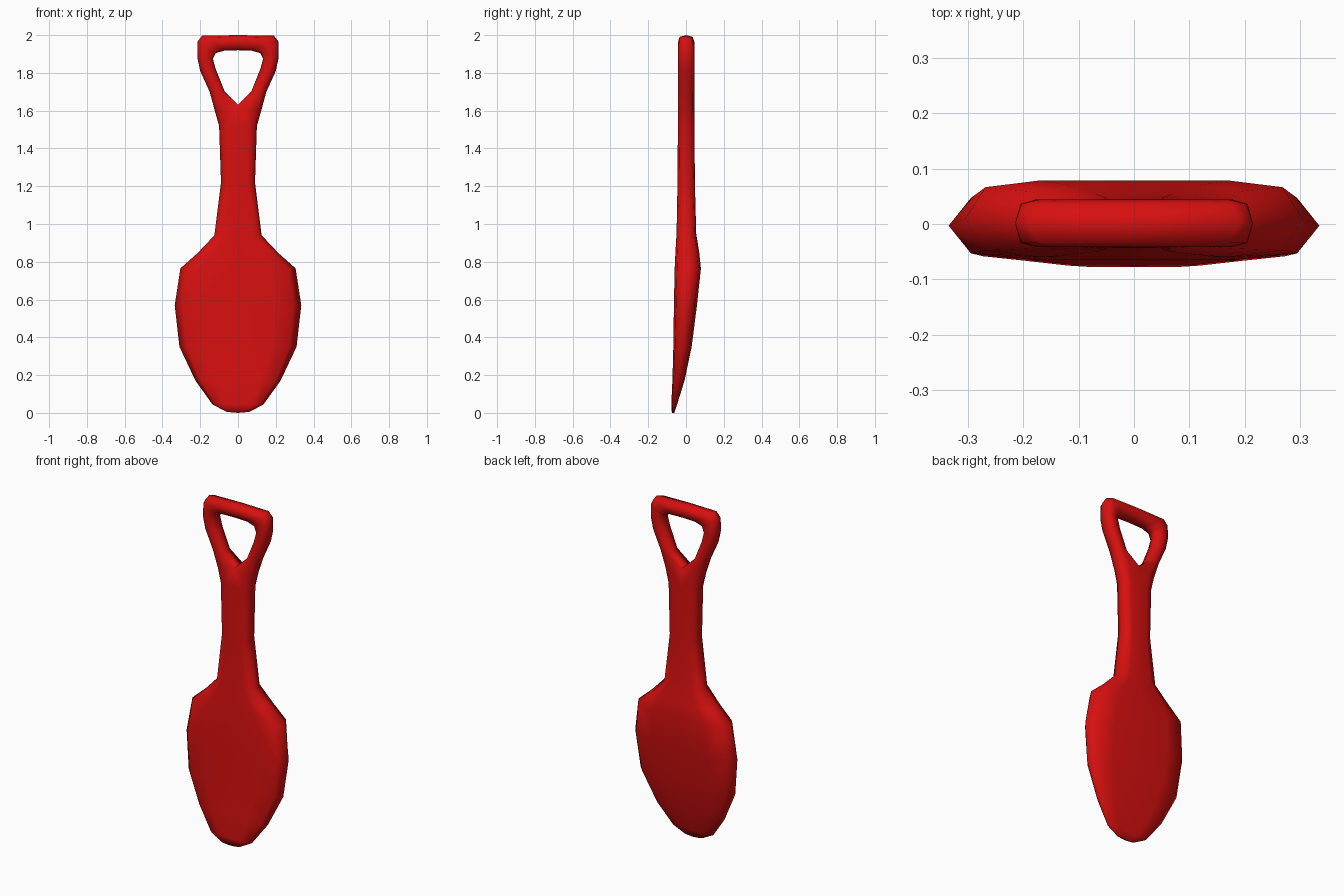
import bpy, bmesh

if "Cube" in bpy.data.objects:
    bpy.data.objects.remove(bpy.data.objects["Cube"])

# Half-shovel stations: outer x, outer z, inner x, inner z, front y, back y
SOLID = [  # blade and shaft, section reaches the centre line
    (0.06, 0.005, 0, 0.0, -0.075, -0.062),
    (0.135, 0.045, 0, 0.045, -0.078, -0.047),
    (0.225, 0.17, 0, 0.17, -0.072, -0.008),
    (0.31, 0.35, 0, 0.35, -0.067, 0.03),
    (0.335, 0.57, 0, 0.57, -0.064, 0.058),
    (0.305, 0.765, 0, 0.765, -0.060, 0.079),
    (0.215, 0.845, 0, 0.85, -0.056, 0.070),
    (0.125, 0.94, 0, 0.95, -0.050, 0.054),
    (0.09, 1.22, 0, 1.22, -0.045, 0.047),
    (0.10, 1.52, 0, 1.52, -0.043, 0.045),
    (0.123, 1.60, 0, 1.63, -0.042, 0.044),
]
GRIP = [  # handle loop, closed section between outer and inner outline
    (0.15, 1.70, 0.07, 1.70, -0.042, 0.044),
    (0.20, 1.81, 0.118, 1.82, -0.042, 0.044),
    (0.215, 1.88, 0.133, 1.875, -0.042, 0.044),
    (0.215, 1.965, 0.118, 1.905, -0.042, 0.044),
    (0.19, 1.997, 0.07, 1.918, -0.042, 0.044),
    (0, 2.0, 0, 1.92, -0.042, 0.044),
]
# Section: fraction from outer to inner edge, fraction of half thickness
SECTION = [(0, 0), (.12, -.82), (.45, -1), (.88, -.82), (1, 0),
           (.88, .82), (.45, 1), (.12, .82)]


def ring(bm, s, solid):
    ox, oz, ix, iz, yf, yb = s
    mid, half = (yf + yb) / 2, (yb - yf) / 2
    verts = []
    for i, (t, k) in enumerate(SECTION):
        if solid and i in (3, 5):
            t, k = 1, (1 if k > 0 else -1)
        verts.append(bm.verts.new((ox + (ix - ox) * t, mid + half * k,
                                   oz + (iz - oz) * t)))
    return verts


# Loft one half, leaving the centre plane open
bm = bmesh.new()
rings = [ring(bm, s, True) for s in SOLID] + [ring(bm, s, False) for s in GRIP]
for n, (a, b) in enumerate(zip(rings, rings[1:])):
    for i in range(8):
        if n < len(SOLID) - 1 and i in (3, 4):
            continue
        j = (i + 1) % 8
        bm.faces.new((a[i], a[j], b[j], b[i]))
bm.faces.new([v for i, v in enumerate(rings[0]) if i != 4])
bmesh.ops.delete(bm, geom=[v for v in bm.verts if not v.link_faces], context='VERTS')

# Mirror to the other half and weld
bmesh.ops.mirror(bm, geom=bm.verts[:] + bm.edges[:] + bm.faces[:],
                 axis='X', merge_dist=0.0005)
bmesh.ops.remove_doubles(bm, verts=bm.verts[:], dist=0.0005)
bmesh.ops.recalc_face_normals(bm, faces=bm.faces[:])
for f in bm.faces:
    f.smooth = True

mesh = bpy.data.meshes.new("toy_shovel")
bm.to_mesh(mesh)
bm.free()
shovel = bpy.data.objects.new("toy_shovel", mesh)
bpy.context.collection.objects.link(shovel)

# Red plastic
red = bpy.data.materials.new("red_plastic")
red.diffuse_color = (0.68, 0.005, 0.005, 1)
red.use_nodes = True
red.node_tree.nodes["Principled BSDF"].inputs["Base Color"].default_value = red.diffuse_color
mesh.materials.append(red)
